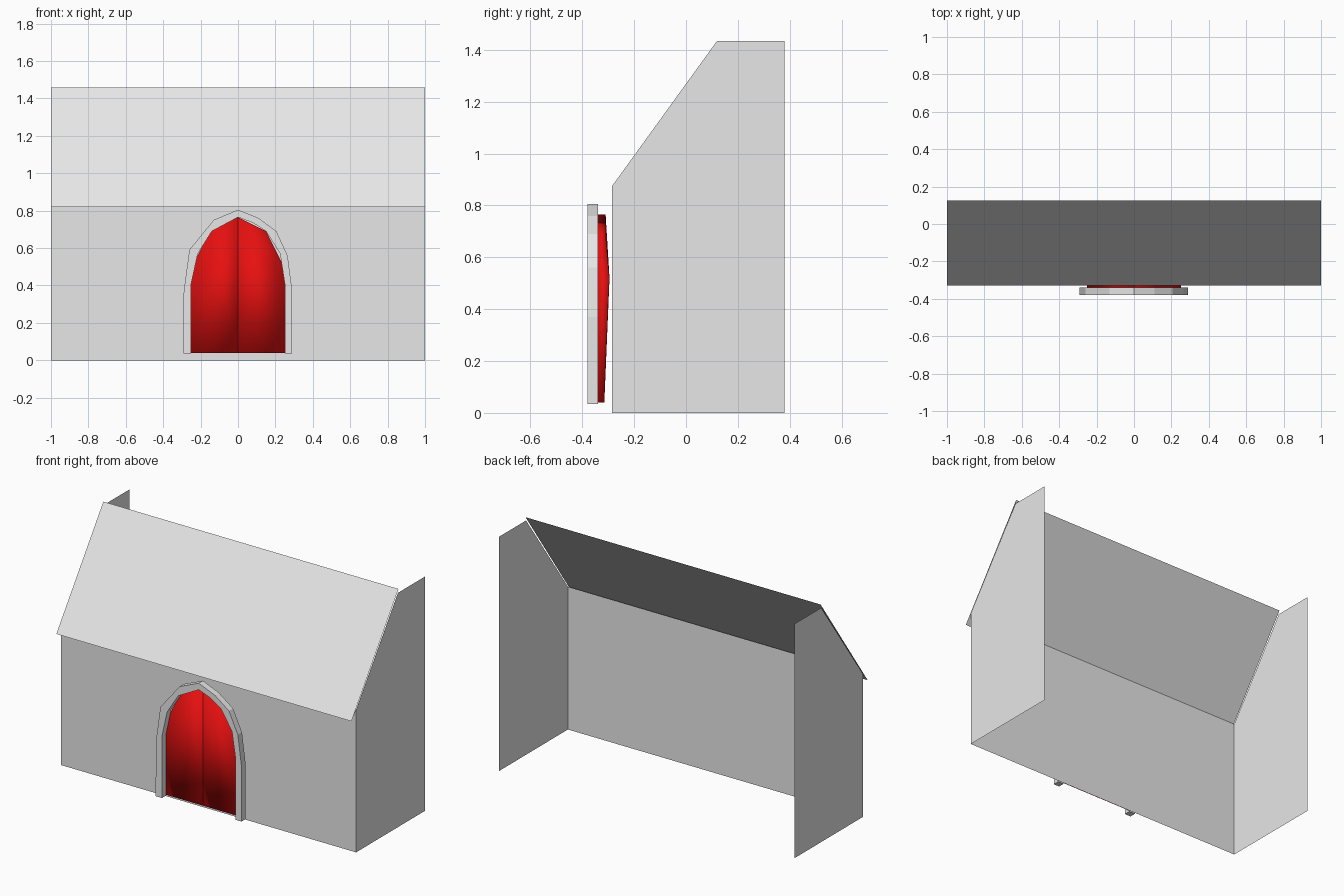
import bpy

old = bpy.data.objects.get("Cube")
if old:
    bpy.data.objects.remove(old, do_unlink=True)


def material(name, colour):
    m = bpy.data.materials.new(name)
    m.use_nodes = True
    m.diffuse_color = colour
    m.node_tree.nodes["Principled BSDF"].inputs["Base Color"].default_value = colour
    return m


grey = material("plain grey", (0.8, 0.8, 0.8, 1))
red = material("door red", (0.8, 0.005, 0.005, 1))


def build(name, verts, faces, mat, smooth=False):
    mesh = bpy.data.meshes.new(name)
    mesh.from_pydata(verts, [], faces)
    mesh.materials.append(mat)
    for p in mesh.polygons:
        p.use_smooth = smooth
    obj = bpy.data.objects.new(name, mesh)
    bpy.context.collection.objects.link(obj)
    return obj


def sheet(name, verts):
    return build(name, verts, [range(len(verts))], grey)


# Open shell: front wall, two gable walls and a single sloping roof sheet
FRONT, BACK, EAVE, TOP = -0.285, 0.38, 0.875, 1.435
sheet("front_wall", [(-1, FRONT, 0), (1, FRONT, 0), (1, FRONT, EAVE), (-1, FRONT, EAVE)])
gable = [(FRONT, 0), (BACK, 0), (BACK, TOP), (0.12, TOP), (FRONT, EAVE)]
sheet("left_wall", [(1, y, z) for y, z in gable])
sheet("right_wall", [(-1, y, z) for y, z in reversed(gable)])
sheet("roof", [(-1, -0.33, 0.82), (1, -0.33, 0.82), (1, 0.125, 1.457), (-1, 0.125, 1.457)])

# Pointed stone arch: matching outer and inner outlines swept from front to back
outer = [(-0.292, 0.035), (-0.29, 0.37), (-0.26, 0.59), (-0.13, 0.75), (0, 0.805),
         (0.11, 0.76), (0.205, 0.69), (0.265, 0.56), (0.29, 0.37), (0.29, 0.035)]
inner = [(-0.25, 0.035), (-0.25, 0.41), (-0.215, 0.57), (-0.14, 0.69), (0, 0.765),
         (0.08, 0.735), (0.15, 0.69), (0.225, 0.57), (0.25, 0.41), (0.25, 0.035)]
n = len(outer)
verts = [(x, y, z) for y in (-0.38, -0.34) for line in (outer, inner) for x, z in line]
faces = []
for i in range(n - 1):
    a, b, c, d = (i + k * n for k in range(4))
    faces += [(a, b, b + 1, a + 1), (c, c + 1, d + 1, d),
              (a, a + 1, c + 1, c), (b, d, d + 1, b + 1)]
for i in (0, n - 1):
    cap = (i, i + 2 * n, i + 3 * n, i + n)
    faces.append(cap if i == 0 else cap[::-1])
build("door_arch", verts, faces, grey)

# Two softly shaded door leaves, thickest at the shoulder
leaf = [(0, 0.04, -0.315), (0.25, 0.04, -0.315), (0.25, 0.42, -0.3), (0.235, 0.52, -0.295),
        (0.15, 0.69, -0.31), (0, 0.765, -0.31)]
m = len(leaf)
for name, side in (("left_door", 1), ("right_door", -1)):
    verts = [(side * x, -0.34, z) for x, z, y in leaf] + [(side * x, y, z) for x, z, y in leaf]
    faces = [tuple(range(m)), tuple(range(2 * m - 1, m - 1, -1))]
    faces += [(i, i + m, (i + 1) % m + m, (i + 1) % m) for i in range(m)]
    if side < 0:
        faces = [f[::-1] for f in faces]
    build(name, verts, faces, red, smooth=True)
